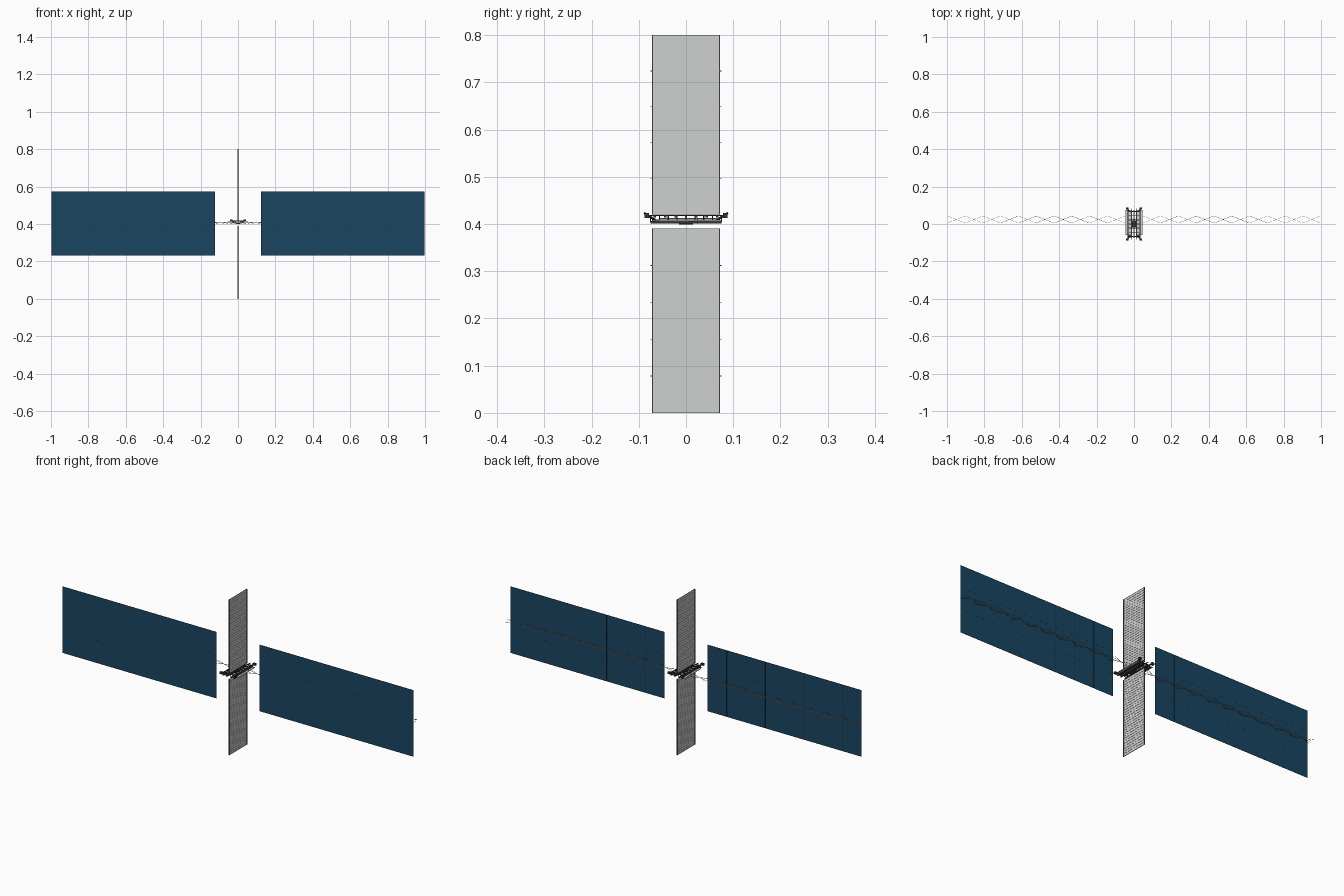
import bpy, bmesh
from mathutils import Vector, Matrix

cube = bpy.data.objects.get("Cube")
if cube:
    bpy.data.objects.remove(cube, do_unlink=True)


def material(name, rgb):
    m = bpy.data.materials.new(name)
    m.use_nodes = True
    m.diffuse_color = (*rgb, 1)
    m.node_tree.nodes["Principled BSDF"].inputs["Base Color"].default_value = (*rgb, 1)
    return m


BLUE = material("solar blue", (0.01, 0.06, 0.12))
NAVY = material("dark navy", (0.01, 0.03, 0.05))
PALE = material("radiator grey", (0.62, 0.64, 0.63))
GREY = material("rail grey", (0.12, 0.12, 0.12))
BLACK = material("frame charcoal", (0.035, 0.038, 0.04))
COPPER = material("mast copper", (0.62, 0.38, 0.24))


class Part:
    """Collects boxes and rods into one object."""

    def __init__(self, name, mat):
        self.name, self.mat, self.bm = name, mat, bmesh.new()

    def box(self, centre, size):
        mx = Matrix.Translation(centre) @ Matrix.Diagonal((*size, 1))
        bmesh.ops.create_cube(self.bm, size=1, matrix=mx)

    def rod(self, a, b, r, sides=4):
        a, b = Vector(a), Vector(b)
        d = b - a
        mx = Matrix.Translation((a + b) / 2) @ d.to_track_quat("Z", "Y").to_matrix().to_4x4()
        bmesh.ops.create_cone(self.bm, cap_ends=True, segments=sides, radius1=r,
                              radius2=r, depth=d.length, matrix=mx)

    def finish(self):
        me = bpy.data.meshes.new(self.name)
        self.bm.to_mesh(me)
        self.bm.free()
        me.materials.append(self.mat)
        ob = bpy.data.objects.new(self.name, me)
        bpy.context.collection.objects.link(ob)


# Solar wings with seams and back battens
Z0, Z1, X0, X1 = 0.232, 0.573, 0.122, 0.998
mid, span = (Z0 + Z1) / 2, Z1 - Z0
for side, label in ((1, "left"), (-1, "right")):
    wing = Part(label + "_solar_wing", BLUE)
    wing.box((side * (X0 + X1) / 2, 0, mid), (X1 - X0, 0.0002, span))
    wing.finish()
    seams = Part(label + "_wing_seams", NAVY)
    for i in range(4):
        seams.box((side * (X0 + X1) / 2, 0, Z0 + span * i / 3), (X1 - X0, 0.0006, 0.0006))
    for i in range(1, 8):
        seams.box((side * (X0 + (X1 - X0) * i / 8), 0.0003, mid), (0.0005, 0.0004, span))
    seams.finish()

# Radiators: pale sheet and ribs, dark edge rails and hinge pins
for label, lo, hi in (("lower", 0.0, 0.39), ("upper", 0.42, 0.8)):
    height, centre = hi - lo, (lo + hi) / 2
    sheet = Part(label + "_radiator", PALE)
    sheet.box((0, 0, centre), (0.001, 0.14, height))
    for i in range(31):
        sheet.box((0, 0, lo + 0.0002 + (height - 0.0004) * i / 30), (0.003, 0.14, 0.0003))
    sheet.finish()
    rails = Part(label + "_radiator_rails", GREY)
    for s in (-1, 1):
        rails.box((0, s * 0.071, centre), (0.004, 0.003, height))
        for i in range(1, 5):
            rails.box((0, s * 0.073, lo + height * i / 5), (0.003, 0.004, 0.0015))
    rails.finish()

# Zigzag mast behind the wings
mast = Part("mast", COPPER)
N, cy, cz = 21, 0.024, 0.406
for axis in (Vector((0, 0.019, 0)), Vector((0, 0, 0.006))):
    for s in (-1, 1):
        pts = [Vector((-0.998 + 1.996 * i / N, cy, cz)) + axis * s * (-1) ** i
               for i in range(N + 1)]
        for a, b in zip(pts, pts[1:]):
            mast.rod(a, b, 0.0007, 3)
mast.finish()

# Hub: two long truss beams with cross members and raised corner struts
frame = Part("hub_frame", BLACK)
deck = Part("hub_deck", GREY)
side_panel = Part("hub_side_panels", PALE)
for s in (-1, 1):
    for x in (0.012, 0.032):
        frame.box((s * x, 0, 0.404), (0.005, 0.15, 0.005))
        frame.box((s * x, 0, 0.418), (0.003, 0.165, 0.003))
        for i in range(9):
            y = -0.075 + 0.15 * i / 8
            frame.rod((s * x, y, 0.404), (s * x, y, 0.418), 0.0012)
    deck.box((s * 0.022, 0, 0.407), (0.018, 0.145, 0.004))
    side_panel.box((s * 0.04, 0.008, 0.407), (0.009, 0.135, 0.003))
    side_panel.box((s * 0.022, 0.005, 0.412), (0.014, 0.12, 0.002))
    for e in (-1, 1):
        frame.rod((s * 0.02, e * 0.06, 0.405), (s * 0.036, e * 0.088, 0.423), 0.0025, 6)
        frame.box((s * 0.036, e * 0.083, 0.418), (0.014, 0.01, 0.01))
for i in range(7):
    frame.box((0, -0.066 + 0.022 * i, 0.416), (0.072, 0.005, 0.004))
frame.box((0, 0, 0.403), (0.02, 0.03, 0.008))
for part in (frame, deck, side_panel):
    part.finish()
